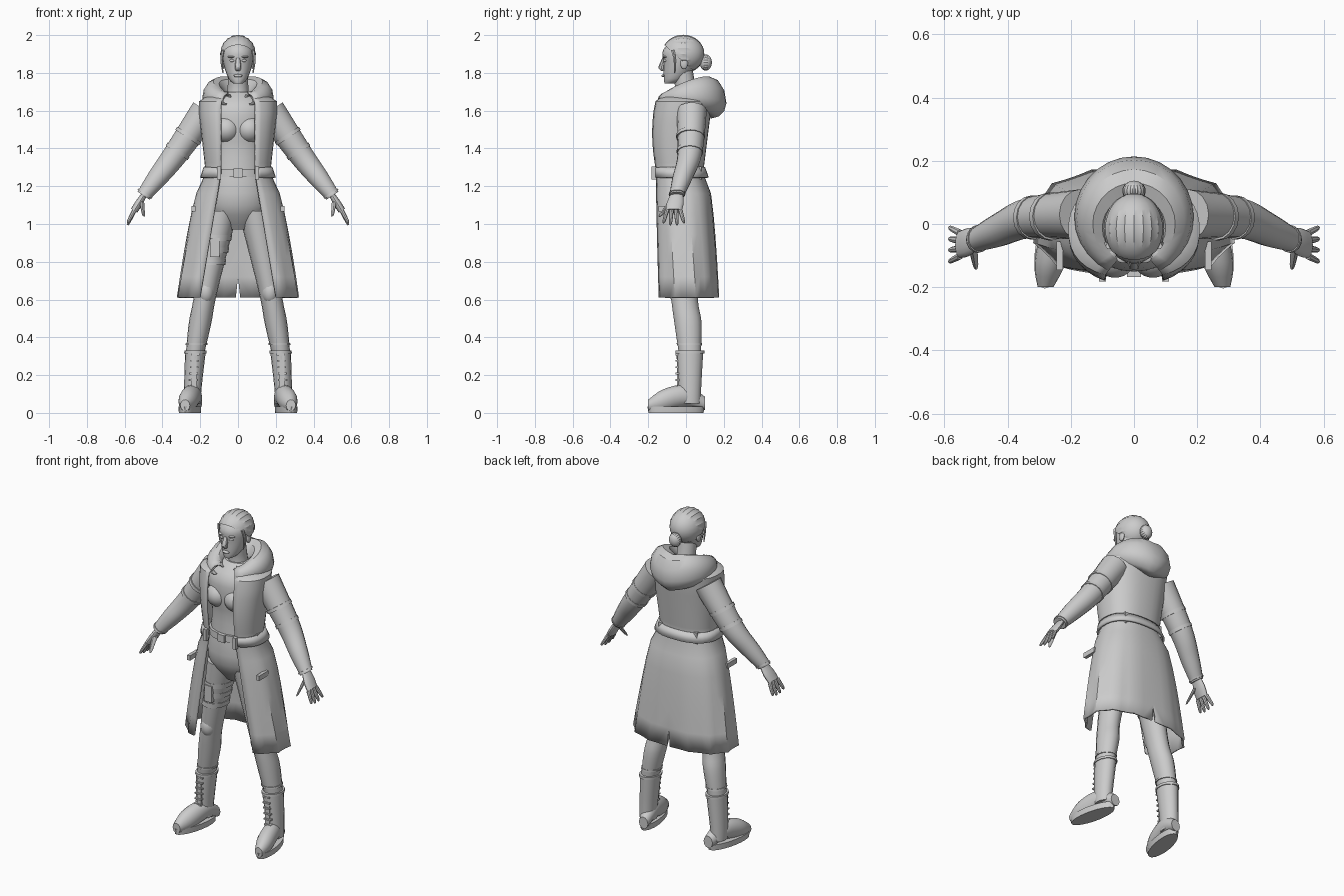
import bpy, bmesh
from math import sin, cos, pi, asin, atan2, copysign
from mathutils import Vector

if "Cube" in bpy.data.objects:
    bpy.data.objects.remove(bpy.data.objects["Cube"])

colour = (.6, .6, .6, 1)
grey = bpy.data.materials.new("plain_grey")
grey.use_nodes = True
grey.diffuse_color = colour
grey.node_tree.nodes["Principled BSDF"].inputs["Base Color"].default_value = colour
X, Y, Z = Vector((1, 0, 0)), Vector((0, 1, 0)), Vector((0, 0, 1))
made = []


def finish(name, bm, mirror=False, thickness=0):
    bmesh.ops.recalc_face_normals(bm, faces=bm.faces)
    mesh = bpy.data.meshes.new(name)
    bm.to_mesh(mesh)
    bm.free()
    mesh.materials.append(grey)
    part = bpy.data.objects.new(name, mesh)
    bpy.context.collection.objects.link(part)
    if mirror:
        part.modifiers.new("Mirror", "MIRROR")
    if thickness:
        solid = part.modifiers.new("Solidify", "SOLIDIFY")
        solid.thickness, solid.offset = thickness, 0
    made.append(part)


def bridge(bm, rows, closed):
    for low, high in zip(rows, rows[1:]):
        count = len(low)
        for i in range(count if closed else count - 1):
            j = (i + 1) % count
            bm.faces.new((low[i], low[j], high[j], high[i]))


def power(value, exponent):
    return copysign(abs(value) ** exponent, value)


def curve(a, b, c, d, t):
    """Smooth blend from b to c that passes through every point."""
    return (b + (c - a) * (t / 2) + (a * 2 - b * 5 + c * 4 - d) * (t * t / 2)
            + (b * 3 - a - c * 3 + d) * (t ** 3 / 2))


def loft(name, stations, u=X, v=Y, squash=1, mirror=True, sides=16, steps=3):
    """Capped smooth tube through (centre, radius) stations, sections in the u-v plane."""
    keys = [Vector((*centre, radius)) for centre, radius in stations]
    padded = [keys[0]] + keys + [keys[-1]]
    rings = [curve(*padded[i:i + 4], k / steps) for i in range(len(keys) - 1) for k in range(steps)]
    bm = bmesh.new()
    rows = []
    for ring in rings + [keys[-1]]:
        row = []
        for i in range(sides):
            angle = 2 * pi * i / sides
            offset = u * cos(angle) + v * squash * sin(angle)
            row.append(bm.verts.new(ring.xyz + offset * ring.w))
        rows.append(row)
    bridge(bm, rows, True)
    bm.faces.new(rows[0])
    bm.faces.new(rows[-1])
    finish(name, bm, mirror)


def band(name, start, end, place, radius, **options):
    """Short ring around a limb, at a fraction of the way along it."""
    loft(name, [(start.lerp(end, place + shift), radius) for shift in (0, .07)], steps=1, **options)


def ball(name, centre, size, mirror=False, ridge=0, hairline=None):
    """Ellipsoid with poles at front and back, optionally ridged and trimmed."""
    bm = bmesh.new()
    bmesh.ops.create_uvsphere(bm, u_segments=40, v_segments=16, radius=1)
    for vert in bm.verts:
        x, y, z = vert.co
        swell = 1 + ridge * cos(20 * atan2(y, x))
        vert.co = [c + s * d for c, s, d in zip(centre, size, (x * swell, z, y * swell))]
    if hairline:
        bmesh.ops.bisect_plane(bm, geom=bm.verts[:] + bm.edges[:] + bm.faces[:],
                               plane_co=hairline, plane_no=Y * .9 + Z, clear_inner=True)
    finish(name, bm, mirror)


def box(name, centre, size, mirror=True):
    bm = bmesh.new()
    bmesh.ops.create_cube(bm, size=1)
    for vert in bm.verts:
        vert.co = [c + s * d for c, s, d in zip(centre, size, vert.co)]
    finish(name, bm, mirror)


# Head, face and neck
loft("neck", [((0, 0, 1.6), .08), ((0, 0, 1.7), .056), ((0, -.02, 1.82), .055)], mirror=False)
loft("head", [((0, -.085, 1.745), .025), ((0, -.06, 1.77), .05), ((0, -.03, 1.85), .078),
              ((0, -.03, 1.92), .08), ((0, -.02, 1.98), .04)], squash=1.15, mirror=False, sides=20)
loft("nose", [((0, -.115, 1.88), .01), ((0, -.13, 1.83), .017), ((0, -.12, 1.81), .01)],
     mirror=False, sides=10)
ball("lips", (0, -.12, 1.785), (.024, .01, .008))
ball("eye", (.03, -.11, 1.865), (.015, .01, .008), mirror=True)
ball("brow", (.033, -.11, 1.885), (.022, .014, .006), mirror=True)
ball("ear", (.08, -.01, 1.85), (.01, .02, .03), mirror=True)

# Hair pulled back into a bun
ball("hair", (0, -.015, 1.9), (.094, .112, .1), ridge=.02, hairline=(0, 0, 1.845))
ball("hair_bun", (0, .105, 1.855), (.036, .032, .042), ridge=.03)
loft("loose_strand", [((.08, -.07, 1.92), .01), ((.087, -.06, 1.87), .007), ((.08, -.06, 1.8), .003)],
     sides=6)

# Shirt, trouser top and belt
loft("shirt", [((0, -.01, 1.7), .07), ((0, -.02, 1.62), .16), ((0, -.035, 1.5), .15),
               ((0, -.035, 1.4), .135), ((0, -.035, 1.27), .14)], squash=.76, mirror=False, sides=24)
ball("bust", (.06, -.085, 1.5), (.075, .085, .075), mirror=True)
loft("hips", [((0, -.035, 1.28), .145), ((0, -.025, 1.1), .165), ((0, -.01, .97), .07)],
     squash=.76, mirror=False, sides=24)
loft("trouser_belt", [((0, -.035, 1.25), .152), ((0, -.035, 1.29), .15)],
     squash=.8, mirror=False, sides=24, steps=1)
box("trouser_buckle", (0, -.16, 1.27), (.045, .014, .045), mirror=False)

# Long open coat: half the outline follows the height, then it is mirrored
hem, waist, top, columns = .61, 1.27, 1.7, 15


def coat_row(bm, z, grow=1):
    flare = max(0, (waist - z) / (waist - hem))
    chest = max(0, (z - waist) / .4)
    shrink = 1 - 14 * max(0, chest - .9) ** 2
    wide = (.165 + .15 * flare ** .6 + .045 * chest) * shrink * grow
    front = .165 + .02 * sin(pi * chest)
    back = .085 + .085 * flare ** .4 + .05 * chest
    deep = (front + back) / 2 * shrink * grow
    opening = (.09 + .11 * flare) * shrink
    slit = .012 if z < .65 else 0
    first = asin((opening / wide) ** 1.2)
    last = pi - asin((slit / wide) ** 1.2)
    row = []
    for k in range(columns + 1):
        angle = first + (last - first) * k / columns
        inside = 0 < k < columns
        pleat = 1 + .03 * flare * inside * (1 if k % 3 == 1 else -.4)
        x = wide * pleat * abs(sin(angle)) ** (1 / 1.2) if inside or k == 0 or slit else 0
        y = (back - front) / 2 - deep * pleat * power(cos(angle), 1 / 1.2)
        row.append(bm.verts.new((x, y, z)))
    return row


bm = bmesh.new()
heights = [hem + (waist - hem) * i / 6 for i in range(6)]
heights += [waist + (top - waist) * i / 8 for i in range(9)]
bridge(bm, [coat_row(bm, z) for z in heights], False)
finish("coat", bm, True, .012)
bm = bmesh.new()
bridge(bm, [coat_row(bm, z, 1.05) for z in (waist - .025, waist + .03)], False)
finish("coat_belt", bm, True, .012)
for x, y in ((.1, -.17), (.17, -.06), (.12, .07)):
    box("belt_loop", (x, y, waist), (.022, .025, .07))
box("pocket_flap", (.235, -.1, 1.08), (.02, .09, .03))

# Hood lying on the shoulders: a hooked section swept from collar tip to back
bm = bmesh.new()
rows = []
for i in range(10):
    turn = 1.5 * pi * i / 9
    reach, lift = cos(turn), sin(turn)
    row = []
    for k in range(13):
        angle = .45 + (pi - .45) * k / 12
        rear = (1 - cos(angle)) / 2
        x = (.13 - .055 * reach) * sin(angle) if k < 12 else 0
        y = (-.13 + .035 * reach) * (1 - rear) + (.13 - .08 * reach) * rear
        rise = (.03 + .1 * rear) * (lift if lift > 0 else lift * .6)
        row.append(bm.verts.new((x, y, 1.64 + .03 * sin(angle) + rise)))
    rows.append(row)
bridge(bm, rows, False)
finish("hood", bm, True, .008)

# Sleeves, hands and fingers
shoulder, elbow = Vector((.17, .03, 1.6)), Vector((.33, .02, 1.37))
forearm, wrist = Vector((.43, -.02, 1.24)), Vector((.5, -.05, 1.15))
knuckle = Vector((.55, -.065, 1.07))
across = Vector((.83, 0, .55))
arm = dict(u=Y, v=across)
loft("sleeve", [(shoulder, .08), (elbow, .065), (forearm, .053), (wrist, .038)], steps=5, **arm)
band("upper_strap", shoulder, elbow, .55, .076, **arm)
band("elbow_strap", shoulder, elbow, .9, .07, **arm)
band("cuff", forearm, wrist, .85, .044, **arm)
loft("palm", [(wrist, .035), (wrist.lerp(knuckle, .5), .045), (knuckle, .043)], squash=.45, **arm)
for side in (-1.5, -.5, .5, 1.5):
    base = knuckle + Y * side * .024
    tip = base + Vector((.035, side * .012, -.08 + .01 * abs(side)))
    loft("finger", [(base, .012), (base.lerp(tip, .8), .009), (tip, .004)], sides=8, **arm)
thumb_base, thumb_tip = Vector((.51, -.075, 1.12)), Vector((.5, -.14, 1.04))
loft("thumb", [(thumb_base, .017), (thumb_base.lerp(thumb_tip, .8), .011), (thumb_tip, .005)],
     sides=8, **arm)

# Legs, knee patches and straps on the right thigh
hip, knee = Vector((.085, -.02, 1.07)), Vector((.17, -.01, .64))
calf, boot_top = Vector((.2, .01, .48)), Vector((.225, .02, .33))
ankle = Vector((.24, .02, .12))
loft("trouser_leg", [(hip, .085), (knee, .06), (calf, .06), (boot_top, .05)], squash=1.2, steps=5)
ball("knee_patch", knee - Y * .03, (.045, .05, .065), mirror=True)
flip = Vector((-1, 1, 1))
for place in (.3, .45, .6):
    band("thigh_strap", hip * flip, knee * flip, place, .086 - .02 * place, squash=1.2, mirror=False)
box("thigh_pouch", hip.lerp(knee, .45) * flip - Y * .09, (.05, .02, .1), mirror=False)

# Laced boots with soles
loft("boot_shaft", [(boot_top, .055), (ankle, .046), (ankle - Z * .07, .045)], squash=1.3)
band("boot_cuff", boot_top, ankle, 0, .059, squash=1.3)
band("gathered_hem", boot_top, calf, .2, .058, squash=1.15)
loft("boot_foot", [((.22, .1, .05), .03), ((.24, 0, .09), .048), ((.265, -.12, .065), .05),
                   ((.28, -.2, .04), .025)], v=Z, squash=1.2, steps=4)
sole = Vector((.255, -.053, 0))
loft("boot_sole", [(sole, .052), (sole + Z * .035, .054)], v=Y - X * .18, squash=2.8, sides=24, steps=1)
for k in range(6):
    box("boot_lace", boot_top.lerp(ankle, .1 + .16 * k) - Y * .065, (.045, .02, .009))
box("boot_tongue", boot_top.lerp(ankle, .5) - Y * .06, (.028, .016, .2))

for part in made:
    part.select_set(True)
bpy.context.view_layer.objects.active = made[0]
bpy.ops.object.shade_smooth_by_angle(angle=.6)
